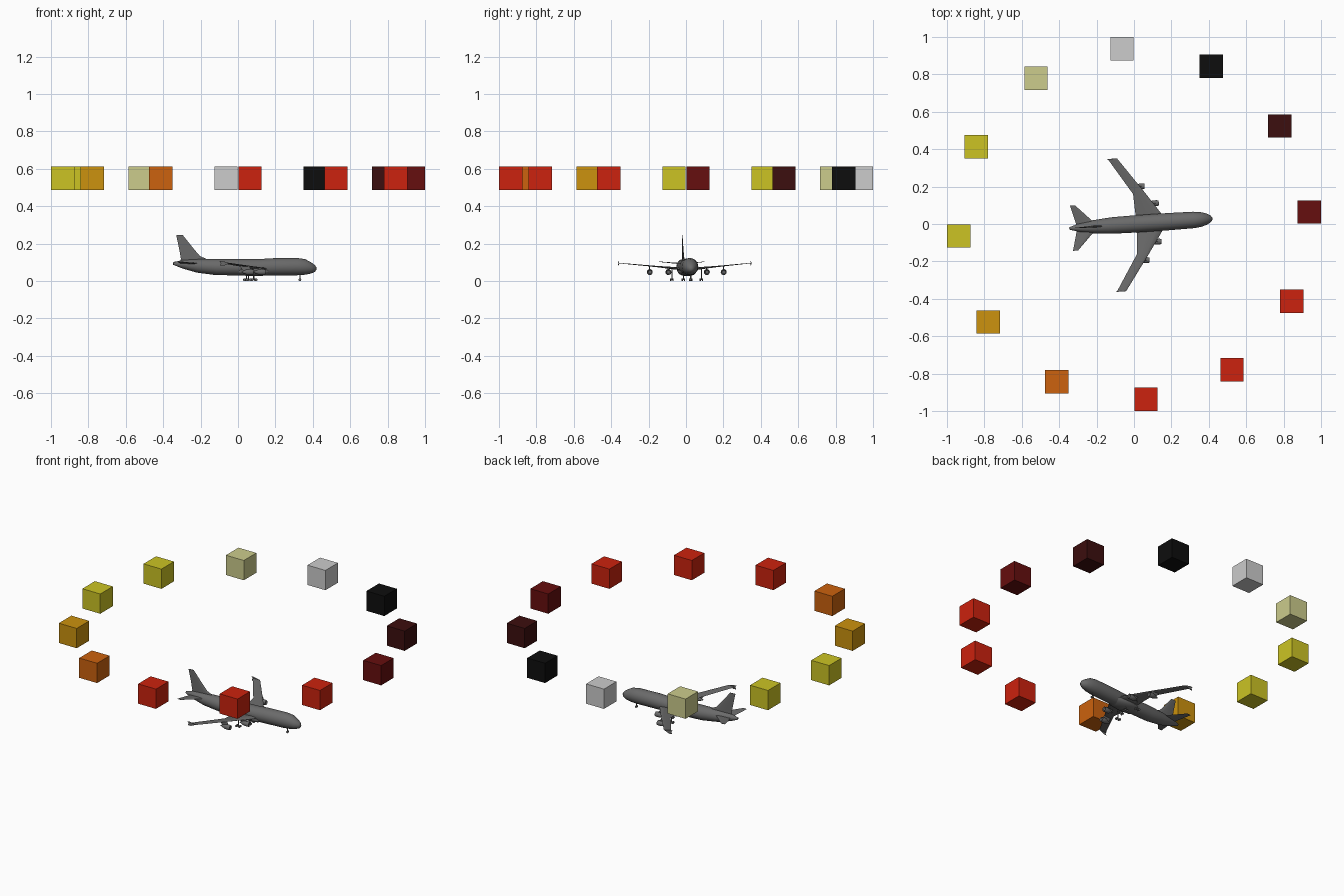
import bpy, bmesh, math
from mathutils import Matrix, Vector

if "Cube" in bpy.data.objects:
    bpy.data.objects.remove(bpy.data.objects["Cube"], do_unlink=True)

YAW = Matrix.Rotation(math.radians(3.9), 4, 'Z')


def material(name, srgb):
    col = [(c / 255 / 12.92 if c < 11 else ((c / 255 + 0.055) / 1.055) ** 2.4) for c in srgb] + [1]
    m = bpy.data.materials.new(name)
    m.use_nodes = True
    m.diffuse_color = col
    m.node_tree.nodes["Principled BSDF"].inputs["Base Color"].default_value = col
    return m


grey = material("aircraft grey", (106, 106, 106))
red = material("red", (204, 34, 14))
yellow = material("yellow", (204, 196, 36))


def finish(name, bm, mat, smooth=True):
    bmesh.ops.recalc_face_normals(bm, faces=bm.faces)
    me = bpy.data.meshes.new(name)
    bm.to_mesh(me)
    bm.free()
    ob = bpy.data.objects.new(name, me)
    bpy.context.collection.objects.link(ob)
    me.materials.append(mat)
    if smooth:
        bpy.ops.object.select_all(action='DESELECT')
        ob.select_set(True)
        bpy.context.view_layer.objects.active = ob
        bpy.ops.object.shade_smooth_by_angle(angle=math.radians(40))
    return ob


def loft(name, rings):
    """Skin a list of equal rings, cap both ends and turn to the flight heading."""
    bm = bmesh.new()
    loops = [[bm.verts.new(YAW @ Vector(p)) for p in ring] for ring in rings]
    n = len(loops[0])
    for a, b in zip(loops, loops[1:]):
        for i in range(n):
            j = (i + 1) % n
            bm.faces.new((a[i], a[j], b[j], b[i]))
    bm.faces.new(loops[0])
    bm.faces.new(loops[-1])
    return finish(name, bm, grey)


def oval(x, y, low, high, half, n=24):
    mid, rz = (low + high) / 2, (high - low) / 2
    return [(x, y + half * math.cos(t), mid + rz * math.sin(t))
            for t in (math.tau * i / n for i in range(n))]


# Airfoil outline: chord fraction from the trailing edge, thickness fraction
FOIL = [(0, 0), (.4, .7), (.75, 1), (.95, .6), (1, 0), (.95, -.5), (.75, -.7), (.4, -.4)]


def wing(name, sections, side):
    loft(name, [[(te + (le - te) * f, side * y, z + t * th) for f, t in FOIL]
                for te, le, y, z, th in sections])


def fin(name, sections, y=0):
    loft(name, [[(te + (le - te) * f, y + t * th, z) for f, t in FOIL]
                for te, le, z, th in sections])


def rod(name, a, b, r, n=10):
    a, b = Vector(a), Vector(b)
    q = (b - a).to_track_quat('Z', 'Y')
    loft(name, [[p + q @ Vector((r * math.cos(t), r * math.sin(t), 0))
                 for t in (math.tau * i / n for i in range(n))] for p in (a, b)])


# Fuselage: x, bottom, top, half width
BODY = [(-.347, .087, .1, .006), (-.3, .068, .112, .021), (-.22, .045, .117, .035),
        (-.12, .032, .118, .044), (0, .03, .118, .046), (.12, .03, .118, .046),
        (.19, .03, .122, .046), (.32, .031, .123, .044), (.36, .034, .117, .039),
        (.39, .04, .101, .03), (.412, .049, .085, .017), (.42, .06, .074, .006)]
loft("fuselage", [oval(x, 0, lo, hi, w) for x, lo, hi, w in BODY])
loft("belly_fairing", [oval(x, 0, lo, .075, w) for x, lo, w in
                       [(-.03, .05, .02), (.01, .03, .045), (.08, .026, .05),
                        (.15, .029, .046), (.19, .05, .02)]])

# Tail fin with its curved front fillet
fin("tail_fin", [(-.315, -.16, .1, .006), (-.306, -.17, .118, .006), (-.309, -.205, .135, .005),
                 (-.314, -.232, .166, .004), (-.331, -.296, .246, .002)])

for side, tag in ((1, "left"), (-1, "right")):
    wing(tag + "_wing", [(.012, .175, .01, .06, .01), (.012, .156, .036, .064, .009),
                         (.006, .072, .16, .077, .004), (-.116, -.066, .355, .096, .0015)], side)
    wing(tag + "_tailplane", [(-.305, -.195, .005, .092, .004),
                              (-.335, -.308, .121, .103, .0015)], side)
    fin(tag + "_winglet", [(-.122, -.1, .082, .001), (-.116, -.068, .096, .0015),
                           (-.124, -.105, .106, .001)], side * .355)

    # Engine pods under the wing
    for place, front, y, wz in (("inner", .14, .103, .071), ("outer", .07, .198, .081)):
        name = tag + "_" + place
        pod = [(-.006, .009), (0, .0135), (-.012, .016), (-.035, .0145), (-.048, .009), (-.065, .003)]
        loft(name + "_engine", [oval(front + dx, side * y, .048 - r, .048 + r, r, 16) for dx, r in pod])
        fin(name + "_pylon", [(front - .055, front - .012, .052, .002),
                              (front - .075, front - .022, wz, .002)], side * y)

    # Main landing gear: four wheels on each bogie
    for place, x, y, top in (("wing", .05, .079, .07), ("body", .085, .02, .035)):
        name = tag + "_" + place
        rod(name + "_gear_strut", (x, side * y, .006), (x, side * y, top), .0025)
        rod(name + "_gear_beam", (x - .01, side * y, .007), (x + .01, side * y, .007), .002)
        for dx in (-.01, .01):
            for dy in (-.006, .006):
                w = side * y + dy
                rod(name + "_wheel", (x + dx, w - .002, .007), (x + dx, w + .002, .007), .007, 14)

    # Nose wheels
    rod(tag + "_nose_wheel", (.332, side * .002, .007), (.332, side * .006, .007), .007, 14)

rod("nose_gear_strut", (.332, 0, .006), (.332, 0, .038), .0025)
rod("nose_gear_axle", (.332, -.005, .007), (.332, .005, .007), .0015)

# Ring of twelve coloured cubes, anticlockwise from +x
ring = [material("dark red", (102, 14, 14)), material("maroon", (60, 14, 14)),
        material("black", (13, 13, 13)), material("light grey", (204, 204, 204)),
        material("pale yellow", (204, 204, 140)), yellow, yellow,
        material("gold", (204, 146, 14)), material("orange", (204, 98, 14)), red, red, red]
for i, mat in enumerate(ring):
    angle = math.radians(3.9 + 30 * i)
    spot = Vector((.94 * math.cos(angle), .94 * math.sin(angle), .55))
    bm = bmesh.new()
    bmesh.ops.create_cube(bm, size=.125, matrix=Matrix.Translation(spot))
    finish("cube_%02d" % (i + 1), bm, mat, smooth=False)
